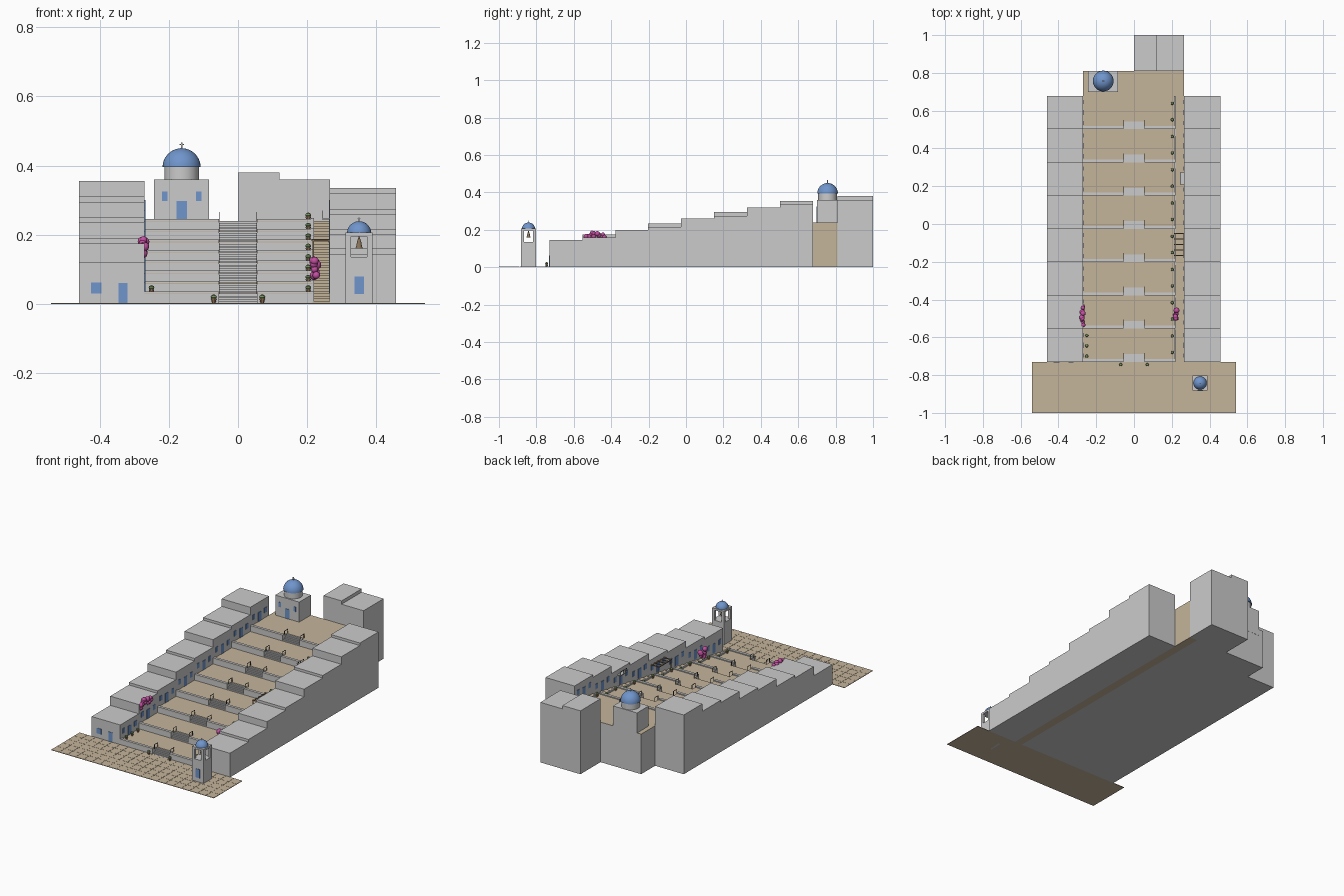
import bpy, bmesh, math, random
from mathutils import Matrix, Vector

if "Cube" in bpy.data.objects:
    bpy.data.objects.remove(bpy.data.objects["Cube"])

random.seed(4)


def mat(name, c):
    m = bpy.data.materials.new(name)
    m.diffuse_color = (*c, 1)
    m.use_nodes = True
    m.node_tree.nodes["Principled BSDF"].inputs["Base Color"].default_value = m.diffuse_color
    return m


WHITE = mat("plaster", (0.78, 0.78, 0.75))
TAN = mat("paving", (0.56, 0.46, 0.33))
BLUE = mat("blue_paint", (0.16, 0.30, 0.60))
PINK = mat("blossom", (0.55, 0.08, 0.36))
CLAY = mat("clay", (0.45, 0.26, 0.14))
GREEN = mat("leaf", (0.20, 0.30, 0.12))
IRON = mat("iron", (0.08, 0.08, 0.08))
WOOD = mat("wood", (0.25, 0.17, 0.10))


def finish(name, bm, m, smooth=False):
    bmesh.ops.recalc_face_normals(bm, faces=bm.faces[:])
    me = bpy.data.meshes.new(name)
    bm.to_mesh(me)
    bm.free()
    ob = bpy.data.objects.new(name, me)
    bpy.context.collection.objects.link(ob)
    me.materials.append(m)
    if smooth:
        bpy.context.view_layer.objects.active = ob
        bpy.ops.object.select_all(action='DESELECT')
        ob.select_set(True)
        bpy.ops.object.shade_smooth_by_angle()
    return ob


def boxes(name, items, m):
    """One object from (x0, x1, y0, y1, z0, z1) boxes."""
    bm = bmesh.new()
    for x0, x1, y0, y1, z0, z1 in items:
        mx = Matrix.Translation(((x0 + x1) / 2, (y0 + y1) / 2, (z0 + z1) / 2)) @ \
            Matrix.Diagonal((x1 - x0, y1 - y0, z1 - z0, 1))
        bmesh.ops.create_cube(bm, size=1, matrix=mx)
    return finish(name, bm, m)


def extrude_x(name, pts, x0, x1, m):
    """Side profile (y, z) extruded along x."""
    bm = bmesh.new()
    f = bm.faces.new([bm.verts.new((x0, y, z)) for y, z in pts])
    r = bmesh.ops.extrude_face_region(bm, geom=[f])
    bmesh.ops.translate(bm, vec=(x1 - x0, 0, 0),
                        verts=[v for v in r['geom'] if isinstance(v, bmesh.types.BMVert)])
    return finish(name, bm, m)


def spin(name, places, profile, m, n=24):
    """Lathe (r, z) profile, repeated at each place."""
    bm = bmesh.new()
    for p in places:
        rings = [[bm.verts.new((p[0] + r * math.cos(2 * math.pi * i / n),
                                p[1] + r * math.sin(2 * math.pi * i / n), p[2] + z))
                  for i in range(n)] for r, z in profile]
        for a, b in zip(rings, rings[1:]):
            for i in range(n):
                bm.faces.new((a[i], a[(i + 1) % n], b[(i + 1) % n], b[i]))
        bm.faces.new(rings[0])
        bm.faces.new(rings[-1])
    return finish(name, bm, m, True)


def dome(name, x, y, z, r):
    prof = [(r * math.cos(a), r * math.sin(a)) for a in (math.pi / 2 * i / 10 for i in range(10))]
    spin(name, [(x, y, z)], prof + [(r * 0.03, r)], BLUE, 32)
    t, h = r * 0.04, r * 0.3
    boxes(name + "_cross", [(x - t, x + t, y - t, y + t, z + r * 0.98, z + r + h),
                            (x - h * .4, x + h * .4, y - t, y + t, z + r + h * .55, z + r + h * .75)], WHITE)


def blossoms(name, x, y0, y1, z0, z1, n):
    bm = bmesh.new()
    for _ in range(n):
        p = Vector((x + random.uniform(-.004, .004), random.uniform(y0, y1), random.uniform(z0, z1)))
        bmesh.ops.create_icosphere(bm, subdivisions=2, radius=random.uniform(.010, .015),
                                   matrix=Matrix.Translation(p))
    finish(name, bm, PINK, True)


D, Y0, DZ = 0.176, -0.73, 0.03
levels = [(Y0 + D * k, DZ * (k + 1)) for k in range(8)]

# paved square
boxes("square_base", [(-.54, .54, -1, Y0, 0, .002)], TAN)
boxes("square_tiles", [(-.54 + .054 * i + .0006, -.54 + .054 * (i + 1) - .0006,
                        -1 + .054 * j + .0006, -1 + .054 * (j + 1) - .0006, .0015, .003)
                       for i in range(20) for j in range(5)], TAN)

# terraces, paving and low edge walls
prof = [(Y0, 0)]
for k, (y, z) in enumerate(levels):
    prof += [(y, z - .002), (y + D if k < 7 else .81, z - .002)]
prof.append((.81, 0))
paving, edge = [], []
for xa, xb in ((-.27, -.055), (.055, .215)):
    extrude_x("terrace", prof, xa, xb, WHITE)
    for k, (y, z) in enumerate(levels):
        paving.append((xa, xb, y, y + D if k < 7 else .81, z - .002, z))
        edge.append((xa, xb, y, y + .016, z, z + .006))

# central flight of steps cut into each terrace
prof, N, run = [(Y0, 0)], 6, .05
for k, (y, z) in enumerate(levels):
    for s in range(N):
        h = z - DZ + DZ * (s + 1) / N - .002
        prof += [(y + run * s / N, h), (y + run * (s + 1) / N, h)]
    end = y + D if k < 7 else .81
    prof.append((end, z - .002))
    paving.append((-.055, .055, y + run * (N - 1) / N, end, z - .002, z))
extrude_x("central_stairs", prof + [(.81, 0)], -.055, .055, WHITE)
boxes("terrace_paving", paving, TAN)
boxes("terrace_edge_walls", edge, WHITE)

# stepped side lane with its kerb
prof, M = [(Y0, 0)], 32
for s in range(M):
    prof += [(Y0 + 8 * D * s / M * .97, .24 * (s + 1) / M),
             (Y0 + 8 * D * (s + 1) / M * .97 if s < M - 1 else .81, .24 * (s + 1) / M)]
extrude_x("side_lane", prof + [(.81, 0)], .215, .266, TAN)
boxes("lane_back_wall", [(.215, .266, .809, .811, 0, .239)], WHITE)
boxes("lane_kerb", [(.211, .219, y, y + D, z - .03, z + .008) for y, z in levels], WHITE)

# stair handrails
rails = []
for y, z in levels:
    for x in (-.054, .054):
        for yy, zz in ((y + .016, z), (y + .046, z)):
            rails.append((x - .0012, x + .0012, yy - .0012, yy + .0012, zz - .002, zz + .025))
        rails.append((x - .0012, x + .0012, y + .015, y + .048, z + .023, z + .0255))
boxes("stair_handrails", rails, IRON)

# house rows with blue openings on the inner faces
left = [.12, .175, .19, .235, .25, .295, .31, .355]
right = [.145, .16, .20, .215, .26, .275, .32, .335]
openings = []
for name, hs, xa, xb, face in (("left", left, -.46, -.27, -.27), ("right", right, .265, .457, .265)):
    for k, h in enumerate(hs):
        y, z = levels[k]
        boxes(f"{name}_house", [(xa, xb, y, y + D, 0, h)], WHITE)
        a, b = face - .002, face + .002
        c = y + D / 2
        openings.append((a, b, c - .014, c + .014, z, z + .055))
        for o in (-.055, .055):
            openings.append((a, b, c + o - .011, c + o + .011, z + .03, z + .06))
openings += [(-.425, -.395, Y0 - .002, Y0, .03, .062), (-.346, -.32, Y0 - .002, Y0, .003, .06)]
boxes("doors_and_windows", openings, BLUE)

# tall blocks at the back
boxes("back_block_tall", [(0, .12, .81, 1, 0, .38)], WHITE)
boxes("back_block_low", [(.12, .266, .81, 1, 0, .36)], WHITE)

# domed church
cx, cy = -.163, .757
boxes("church_body", [(-.243, -.084, .70, .811, .2, .36)], WHITE)
boxes("church_openings", [(cx - .015, cx + .015, .698, .70, .24, .298)] +
      [(cx + s * .049 - .008, cx + s * .049 + .008, .698, .70, .297, .325) for s in (-1, 1)], BLUE)
spin("church_drum", [(cx, cy, .36)], [(.05, 0), (.05, .037)], WHITE, 32)
dome("church_dome", cx, cy, .395, .055)

# bell tower with open belfry
tx, ty, w = .35, -.842, .039
boxes("bell_tower_body", [(tx - w, tx + w, ty - w, ty + w, 0, .135)], WHITE)
boxes("belfry_piers", [(tx + s * .031 - .008, tx + s * .031 + .008,
                        ty + t * .031 - .008, ty + t * .031 + .008, .135, .195)
                       for s in (-1, 1) for t in (-1, 1)], WHITE)
boxes("belfry_cap", [(tx - w, tx + w, ty - w, ty + w, .195, .206)], WHITE)
spin("bell", [(tx, ty, .16)], [(.011, 0), (.008, .008), (.006, .02), (.001, .035)], WOOD, 16)
boxes("tower_door", [(tx - .014, tx + .014, ty - w - .002, ty - w, .028, .08)], BLUE)
dome("tower_dome", tx, ty, .204, .035)

# flower pots
pots = [(-.07, -.745, .003), (.07, -.745, .003)]
pots += [(-.25, y, .03) for y in (-.70, -.645, -.59)]
pots += [(.203, y + o, z) for y, z in levels for o in (.05, .137)]
spin("flower_pots", pots, [(.005, 0), (.008, .012)], CLAY, 10)
spin("pot_plants", pots, [(.005, .012), (.0085, .016), (.007, .021), (.002, .024)], GREEN, 10)

# pergola over the lane
per = [(.216, .219, y - .0015, y + .0015, .11, .18) for y in (-.168, -.052)]
per += [(x, x + .003, -.172, -.048, .178, .182) for x in (.216, .262)]
per += [(.213, .267, -.168 + .029 * i - .002, -.164 + .029 * i, .182, .186) for i in range(5)]
boxes("pergola", per, WOOD)

# balcony over the lane
boxes("balcony_slab", [(.243, .266, .208, .272, .244, .249)], WHITE)
boxes("balcony_rail", [(.244, .246, .208, .272, .268, .270)] +
      [(.244, .246, .209 + .0155 * i, .2105 + .0155 * i, .249, .269) for i in range(5)], IRON)

# climbing flowers
blossoms("left_bougainvillea", -.273, -.545, -.42, .135, .185, 16)
blossoms("right_bougainvillea", .223, -.505, -.455, .08, .125, 10)
